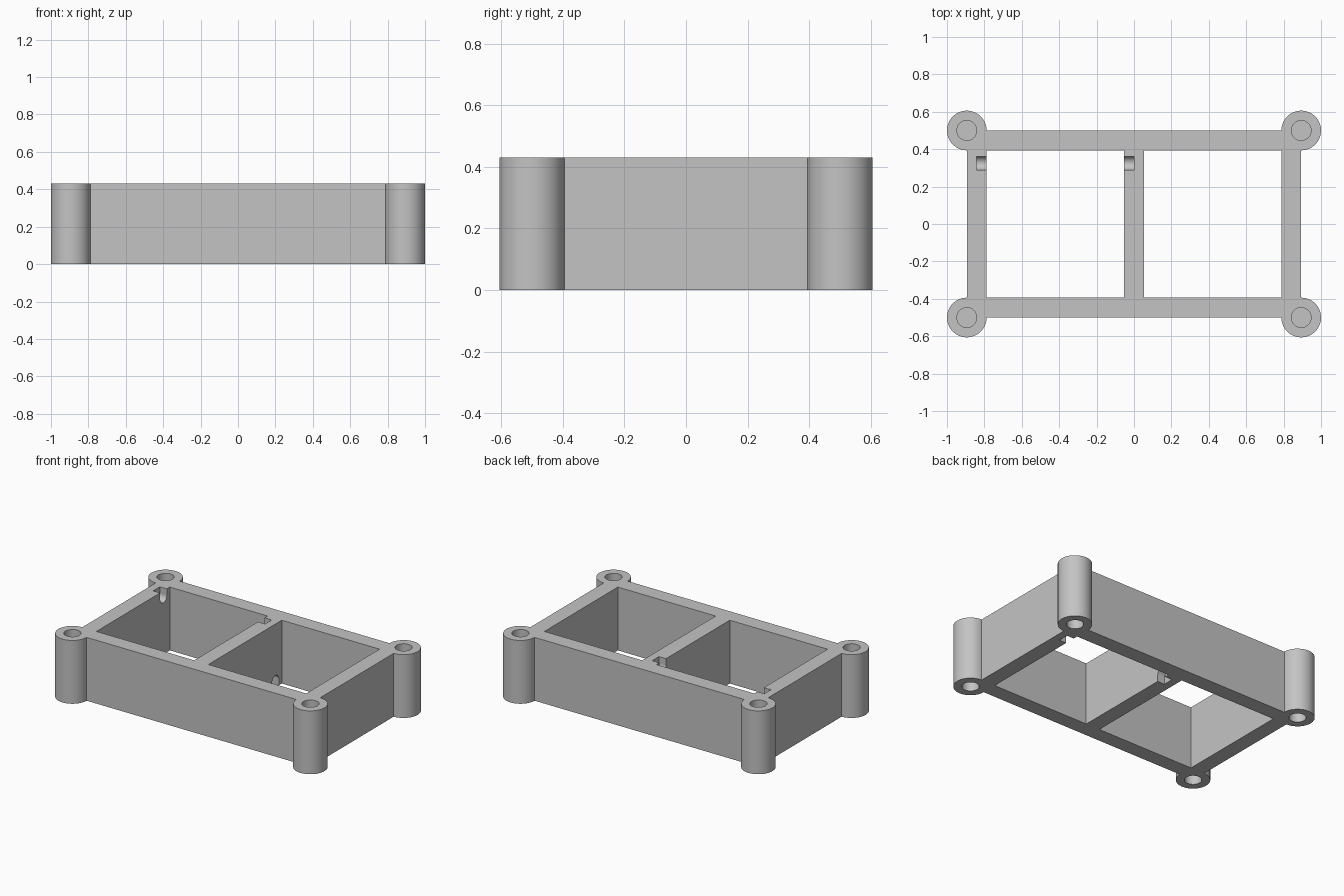
import bpy
import math

if "Cube" in bpy.data.objects:
    bpy.data.objects.remove(bpy.data.objects["Cube"])

H = 0.43          # height
W = 0.106         # wall thickness, also boss radius
CX, CY = 0.894, 0.5   # outer wall faces, also boss centres

grey = bpy.data.materials.new("plain grey")
grey.diffuse_color = (0.55, 0.55, 0.55, 1)
grey.use_nodes = True
grey.node_tree.nodes["Principled BSDF"].inputs["Base Color"].default_value = grey.diffuse_color


def box(name, x0, x1, y0, y1, z0, z1):
    bpy.ops.mesh.primitive_cube_add(
        size=1, location=((x0 + x1) / 2, (y0 + y1) / 2, (z0 + z1) / 2))
    ob = bpy.context.object
    ob.name = name
    ob.scale = (x1 - x0, y1 - y0, z1 - z0)
    bpy.ops.object.transform_apply(location=True, rotation=True, scale=True)
    ob.data.materials.append(grey)
    return ob


def cylinder(name, r, depth, loc, rot=(0, 0, 0)):
    bpy.ops.mesh.primitive_cylinder_add(
        vertices=64, radius=r, depth=depth, location=loc, rotation=rot)
    ob = bpy.context.object
    ob.name = name
    bpy.ops.object.transform_apply(location=True, rotation=True, scale=True)
    ob.data.materials.append(grey)
    return ob


def combine(target, tool, operation):
    bpy.context.view_layer.objects.active = target
    mod = target.modifiers.new("combine", 'BOOLEAN')
    mod.operation = operation
    mod.solver = 'EXACT'
    mod.object = tool
    bpy.ops.object.modifier_apply(modifier=mod.name)
    bpy.data.objects.remove(tool, do_unlink=True)


# Outer block with two open compartments either side of the middle wall
frame = box("frame", -CX, CX, -CY, CY, 0, H)
for s in (-1, 1):
    x0, x1 = sorted((s * W / 2, s * (CX - W)))
    combine(frame, box("opening", x0, x1, -CY + W, CY - W, -0.1, H + 0.1), 'DIFFERENCE')

# Round corner bosses with blind holes at top and bottom
HOLE = 0.16
for sx in (-1, 1):
    for sy in (-1, 1):
        x, y = sx * CX, sy * CY
        combine(frame, cylinder("corner_boss", W, H, (x, y, H / 2)), 'UNION')
        for z in (0, H):
            combine(frame, cylinder("hole", W / 2, 2 * HOLE, (x, y, z)), 'DIFFERENCE')

# Round-ended axle notches: top edge of left compartment, bottom edge of right one
R, NY, DEPTH = 0.036, 0.326, 0.08
for side, edge, inward in ((-1, H, -1), (1, 0, 1)):
    zc = edge + inward * (DEPTH - R)
    x0, x1 = sorted((0, side * (CX - W / 2)))
    z0, z1 = sorted((zc, edge - inward * 0.1))
    combine(frame, box("notch", x0, x1, NY - R, NY + R, z0, z1), 'DIFFERENCE')
    combine(frame, cylinder("notch_end", R, x1 - x0, ((x0 + x1) / 2, NY, zc),
                            (0, math.pi / 2, 0)), 'DIFFERENCE')

bpy.ops.object.select_all(action='DESELECT')
frame.select_set(True)
bpy.context.view_layer.objects.active = frame
bpy.ops.object.shade_smooth_by_angle(angle=math.radians(30))
